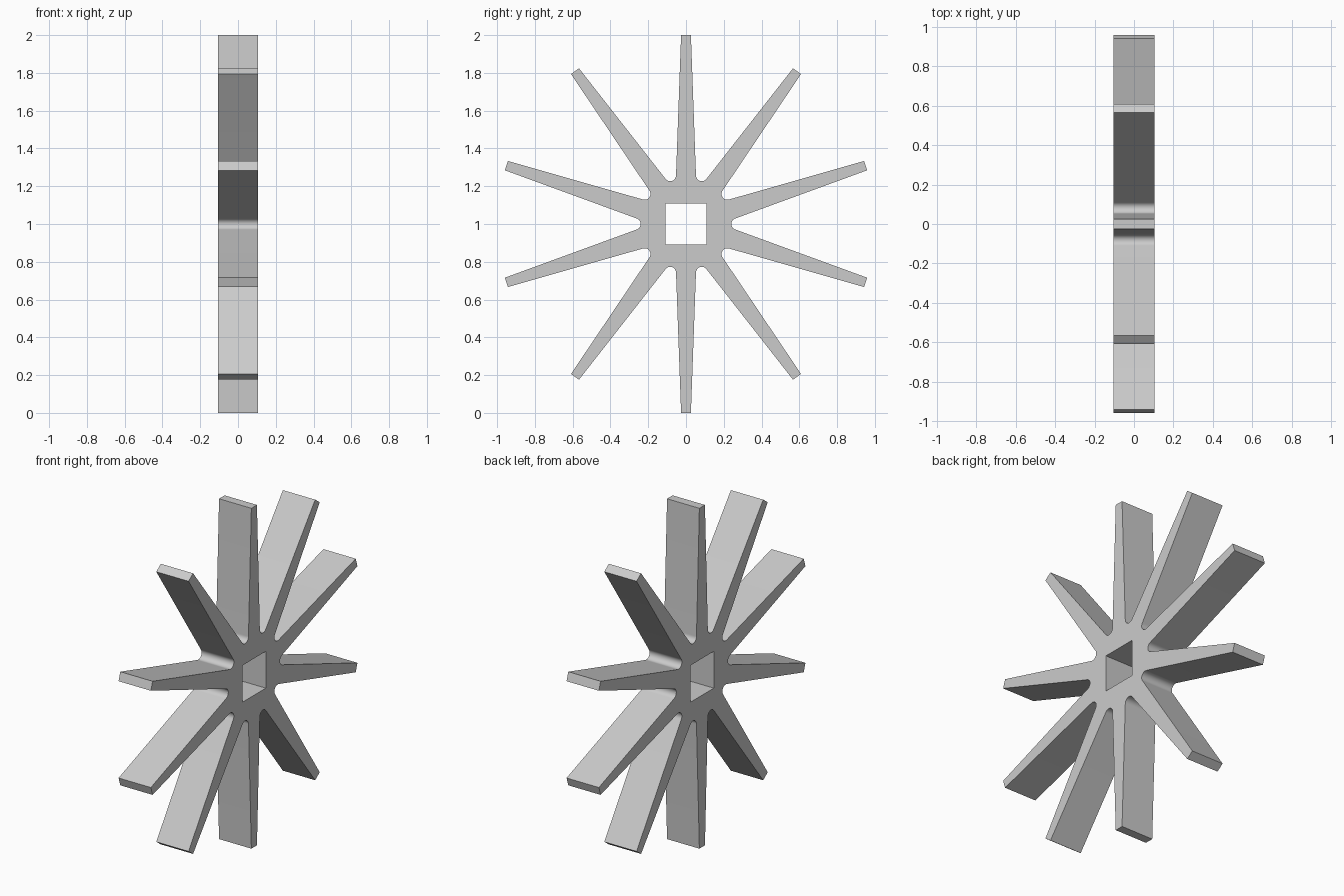
import bpy
import bmesh
from math import cos, sin, pi, radians, atan2
from mathutils import Vector, Matrix

cube = bpy.data.objects.get("Cube")
if cube:
    bpy.data.objects.remove(cube, do_unlink=True)

SPOKES = 10
HALF_THICK = 0.105
TIP_RADIUS, TIP_HALF = 1.0, 0.026
VALLEY_RADIUS, FILLET = 0.24, 0.031
HOLE_HALF = 0.108
ARC_STEPS = 12

# Material
grey = bpy.data.materials.new("plain grey")
grey.use_nodes = True
colour = (0.6, 0.6, 0.6, 1.0)
grey.diffuse_color = colour
grey.node_tree.nodes["Principled BSDF"].inputs["Base Color"].default_value = colour


def wheel_outline():
    """Tapered spokes joined by rounded valleys, in the (y, z) plane."""
    points = []
    step = 2 * pi / SPOKES
    taper = radians(2)
    sweep = pi / 2 - step / 2 + taper
    centre = Vector((0, VALLEY_RADIUS + FILLET))
    for i in range(SPOKES):
        spoke_turn = Matrix.Rotation(-i * step, 2)
        valley_turn = Matrix.Rotation(-(i + 0.5) * step, 2)
        for side in (-TIP_HALF, TIP_HALF):
            points.append(spoke_turn @ Vector((side, TIP_RADIUS)))
        for k in range(ARC_STEPS + 1):
            a = sweep * (2 * k / ARC_STEPS - 1)
            arc = centre + FILLET * Vector((sin(a), -cos(a)))
            points.append(valley_turn @ arc)
    return points


def add_loop(bm, points):
    verts = [bm.verts.new((-HALF_THICK, p[0], p[1] + 1)) for p in points]
    return [bm.edges.new((v, verts[i - 1])) for i, v in enumerate(verts)]


# Spoked wheel with a square axle hole
bm = bmesh.new()
h = HOLE_HALF
edges = add_loop(bm, wheel_outline())
edges += add_loop(bm, [(-h, -h), (h, -h), (h, h), (-h, h)])
bmesh.ops.triangle_fill(bm, use_beauty=True, use_dissolve=False, edges=edges)
result = bmesh.ops.extrude_face_region(bm, geom=bm.faces[:])
moved = [g for g in result["geom"] if isinstance(g, bmesh.types.BMVert)]
bmesh.ops.translate(bm, verts=moved, vec=(2 * HALF_THICK, 0, 0))
bmesh.ops.recalc_face_normals(bm, faces=bm.faces[:])

mesh = bpy.data.meshes.new("spoked_wheel")
bm.to_mesh(mesh)
bm.free()
mesh.materials.append(grey)
wheel = bpy.data.objects.new("spoked_wheel", mesh)
bpy.context.collection.objects.link(wheel)

# Smooth valleys, sharp rims and tips
bpy.ops.object.select_all(action="DESELECT")
wheel.select_set(True)
bpy.context.view_layer.objects.active = wheel
bpy.ops.object.shade_smooth_by_angle(angle=radians(30))
